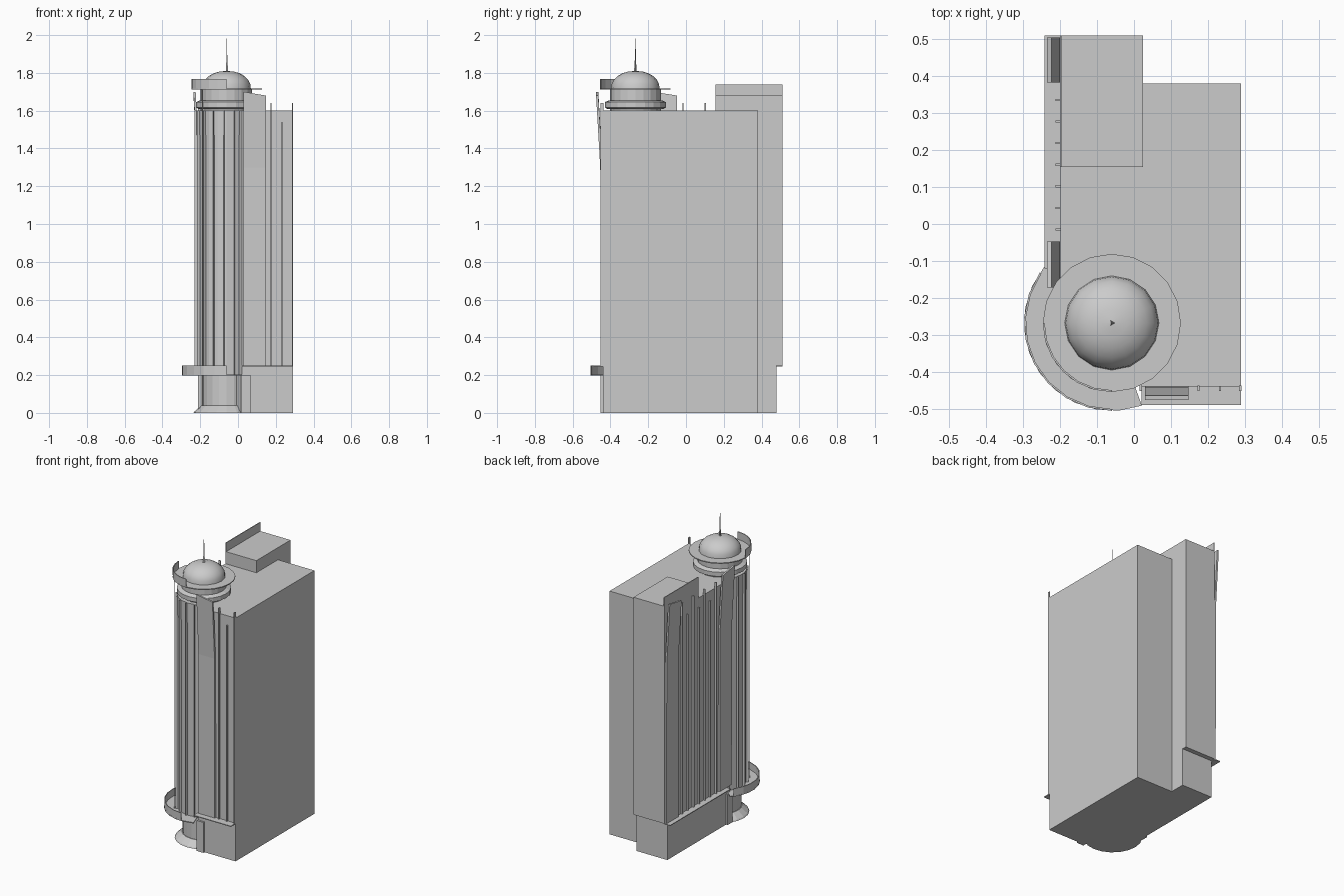
import bpy, math

if "Cube" in bpy.data.objects:
    bpy.data.objects.remove(bpy.data.objects["Cube"])

CX, CY = -0.06, -0.268          # corner turret axis


def make(name, verts, faces):
    me = bpy.data.meshes.new(name)
    me.from_pydata(verts, [], faces)
    me.validate()
    ob = bpy.data.objects.new(name, me)
    bpy.context.collection.objects.link(ob)
    return ob


def prism(name, pts, z0, z1):
    n = len(pts)
    v = [(x, y, z0) for x, y in pts] + [(x, y, z1) for x, y in pts]
    f = [tuple(range(n))[::-1], tuple(range(n, 2 * n))]
    f += [(i, (i + 1) % n, n + (i + 1) % n, n + i) for i in range(n)]
    return make(name, v, f)


def box(name, x0, x1, y0, y1, z0, z1):
    return prism(name, [(x0, y0), (x1, y0), (x1, y1), (x0, y1)], z0, z1)


def polar(r, deg):
    a = math.radians(deg)
    return CX + r * math.cos(a), CY + r * math.sin(a)


def lathe(name, profile, n=20):
    """Closed (capped) solid of revolution about the turret axis."""
    v = [(*polar(r, 360 * i / n), z) for r, z in profile for i in range(n)]
    f = [tuple(range(n))[::-1], tuple(range(len(v) - n, len(v)))]
    for k in range(len(profile) - 1):
        for i in range(n):
            j = (i + 1) % n
            f.append((k * n + i, k * n + j, (k + 1) * n + j, (k + 1) * n + i))
    return make(name, v, f)


def arc_band(name, r0, r1, a0, a1, z0, z1, n=8):
    angs = [a0 + (a1 - a0) * i / n for i in range(n + 1)]
    pts = [polar(r1, a) for a in angs] + [polar(r0, a) for a in reversed(angs)]
    return prism(name, pts, z0, z1)


def wall_box(name, side, u0, u1, d0, d1, z0, z1):
    """Box on the front or left wall: u runs along it, d is the distance out."""
    if side == "front":
        return box(name, u0, u1, -0.44 - d1, -0.44 - d0, z0, z1)
    return box(name, -0.2 - d1, -0.2 - d0, u0, u1, z0, z1)


def pylon(name, side, u0, u1):
    """Tall plate that leans outward at its top, with a slanted top edge."""
    v = []
    for z, d, slant in [(0.25, 0.012, 0), (1.3, 0.014, 0), (1.7, 0.036, 0.02)]:
        for u, out, dz in [(u0, d, 0), (u1, d, slant),
                           (u1, d - 0.012, slant), (u0, d - 0.012, 0)]:
            v.append((u, -0.44 - out, z - dz) if side == "front"
                     else (-0.2 - out, u, z - dz))
    f = [(3, 2, 1, 0), (8, 9, 10, 11)]
    for k in (0, 4):
        f += [(k + i, k + (i + 1) % 4, k + 4 + (i + 1) % 4, k + 4 + i) for i in range(4)]
    return make(name, v, f)


# Main body with the turret corner notched out
prism("main_body", [(0.29, -0.44), (0.29, 0.38), (0.025, 0.38), (-0.2, 0.38),
                    (-0.2, -0.17), (CX, CY), (0.02, -0.44)], 0, 1.6)

# Rear wing, its base and roof block with parapet
box("rear_wing_base", -0.2, 0.025, 0.37, 0.48, 0, 0.25)
box("rear_wing", -0.2, 0.025, 0.37, 0.51, 0.25, 1.6)
box("roof_block", -0.2, 0.025, 0.155, 0.51, 1.6, 1.68)
box("roof_parapet", -0.2, -0.195, 0.155, 0.51, 1.68, 1.738)

# Corner turret, bottom to top
lathe("entrance_plinth", [(0.175, 0), (0.17, 0.008), (0.132, 0.04)])
lathe("entrance_drum", [(0.128, 0.03), (0.128, 0.21)])
lathe("turret_shaft", [(0.158, 0.2), (0.158, 1.6)])
lathe("turret_upper_band", [(0.161, 1.47), (0.161, 1.6)])
lathe("turret_neck", [(0.135, 1.6), (0.135, 1.715)])
lathe("turret_rim", [(0.15, 1.61), (0.162, 1.617), (0.162, 1.645), (0.14, 1.655)])
lathe("turret_brim", [(0.187, 1.712), (0.187, 1.718)])
arc_band("brim_screen", 0.182, 0.187, 180, 270, 1.718, 1.768, 6)

# Dome and spire
dome = lathe("dome", [(0.128, 1.715)] + [
    (0.128 * math.cos(t) ** 0.9 + 0.001, 1.718 + 0.092 * math.sin(t))
    for t in [math.radians(15 * k) for k in range(1, 6)]] + [(0.003, 1.81)], 16)
for p in dome.data.polygons:
    p.use_smooth = len(p.vertices) == 4
lathe("spire", [(0.009, 1.8), (0.004, 1.86), (0.0008, 1.983)], 3)

# Street canopy: curved tray at the corner, flat strips along both walls
arc_band("canopy_tray", 0.12, 0.238, 140, 290, 0.197, 0.203, 10)
arc_band("canopy_screen", 0.233, 0.238, 145, 270, 0.2, 0.25, 8)
wall_box("canopy_front", "front", 0.02, 0.29, 0, 0.05, 0.246, 0.251)
wall_box("canopy_left", "left", -0.12, 0.51, 0, 0.042, 0.246, 0.251)

# Piers beside the entrance
wall_box("entrance_pier_front", "front", 0.015, 0.065, -0.01, 0.012, 0, 0.2)
wall_box("entrance_pier_left", "left", -0.18, -0.13, -0.01, 0.012, 0, 0.2)

# Leaning pylons
pylon("pylon_front", "front", 0.03, 0.147)
pylon("pylon_left", "left", -0.172, -0.048)
pylon("pylon_rear", "left", 0.505, 0.383)

# Thin wall fins, alternately tall and short
fins = [("front", u) for u in (0.175, 0.233, 0.288)]
fins += [("left", -0.015 + 0.0585 * i) for i in range(7)]
for i, (side, u) in enumerate(fins):
    k = i if side == "front" else i - 3
    wall_box("wall_fin", side, u - 0.003, u + 0.003, -0.002, 0.012,
             0.25, 1.64 if k % 2 == 0 else 1.54)

# Slim ribs around the exposed side of the turret
for a in range(165, 286, 20):
    (x0, y0), (x1, y1) = polar(0.15, a - 1), polar(0.15, a + 1)
    prism("turret_rib", [(x0, y0), polar(0.172, a), (x1, y1)], 0.2, 1.6)
x, y = polar(0.18, 225)
box("turret_pole", x - 0.002, x + 0.002, y - 0.002, y + 0.002, 0.2, 1.715)
